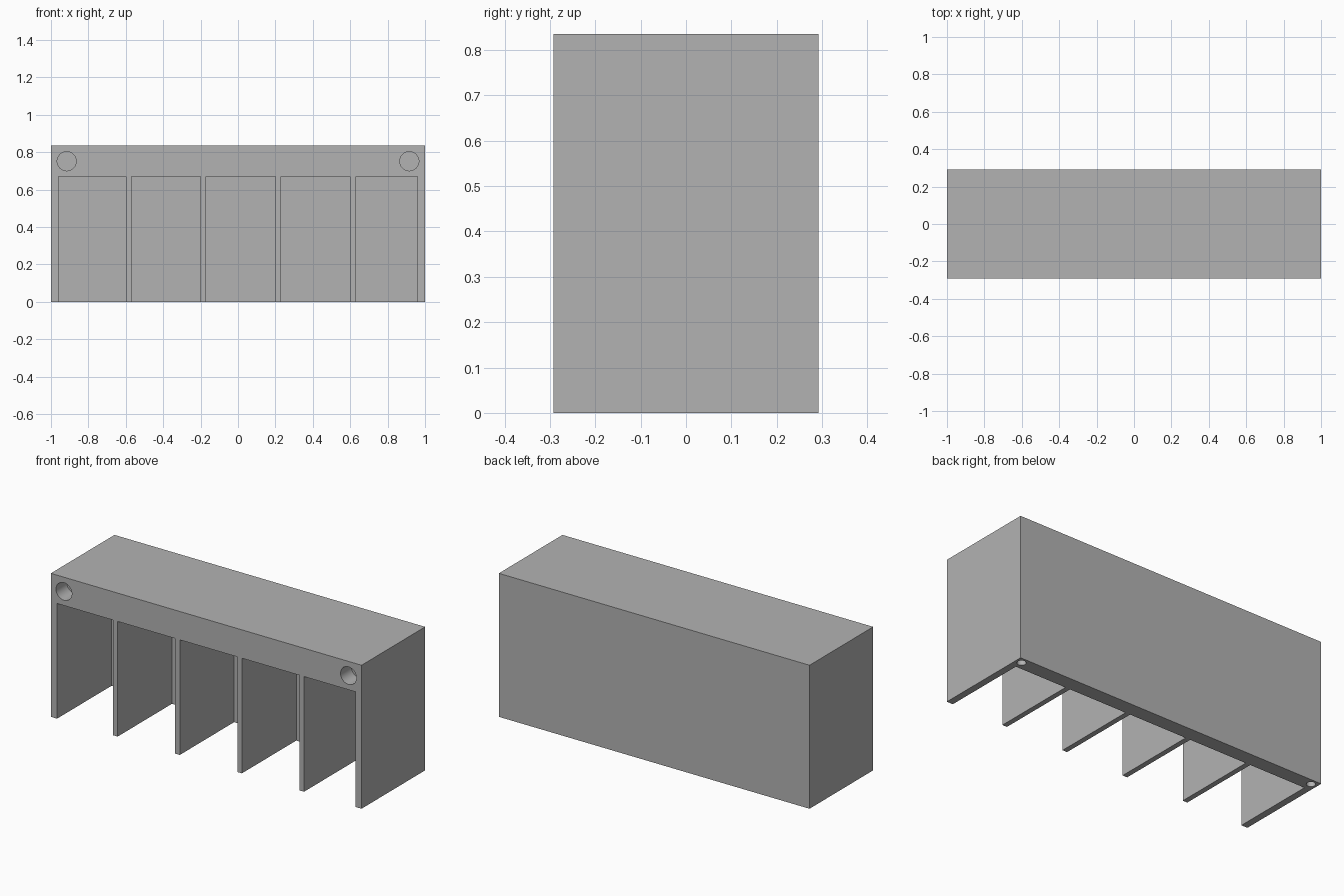
import bpy
import math

default = bpy.data.objects.get("Cube")
if default:
    bpy.data.objects.remove(default, do_unlink=True)

HEIGHT, DEPTH = 0.835, 0.585
FRONT, BACK = -DEPTH / 2, DEPTH / 2
BAY_TOP, BACK_WALL = 0.67, 0.085

grey = bpy.data.materials.new("plain grey")
grey.use_nodes = True
colour = (0.45, 0.45, 0.45, 1)
grey.diffuse_color = colour
grey.node_tree.nodes["Principled BSDF"].inputs["Base Color"].default_value = colour


def box(name, low, high):
    """Axis-aligned box between two corners."""
    centre = [(a + b) / 2 for a, b in zip(low, high)]
    bpy.ops.mesh.primitive_cube_add(size=1, location=centre)
    ob = bpy.context.object
    ob.name = name
    ob.scale = [b - a for a, b in zip(low, high)]
    bpy.ops.object.transform_apply(location=True, rotation=True, scale=True)
    ob.data.materials.append(grey)
    return ob


def drill(name, radius, depth, location, rotation=(0, 0, 0)):
    """Cylinder centred on the surface, so half of it cuts inward."""
    bpy.ops.mesh.primitive_cylinder_add(vertices=48, radius=radius, depth=2 * depth,
                                        location=location, rotation=rotation)
    ob = bpy.context.object
    ob.name = name
    ob.data.materials.append(grey)
    return ob


def cut(body, cutter):
    """Subtract the cutter from the body and discard it."""
    cutter.hide_render = True
    mod = body.modifiers.new("cut", "BOOLEAN")
    mod.operation = "DIFFERENCE"
    mod.solver = "EXACT"
    mod.object = cutter
    bpy.context.view_layer.objects.active = body
    bpy.ops.object.modifier_apply(modifier=mod.name)
    bpy.data.objects.remove(cutter, do_unlink=True)


# Solid block
rack = box("rack_body", (-1, FRONT, 0), (1, BACK, HEIGHT))

# Five bays, open at the front and the bottom
for left, right in [(-0.96, -0.6), (-0.57, -0.2), (-0.17, 0.2), (0.23, 0.6), (0.63, 0.96)]:
    cut(rack, box("bay_cutter", (left, FRONT - 0.1, -0.1),
                  (right, BACK - BACK_WALL, BAY_TOP)))

# Blind holes: large ones in the front corners, small ones under the back wall
for side in (-1, 1):
    cut(rack, drill("front_hole_cutter", 0.051, 0.1,
                    (side * 0.916, FRONT, 0.752), (math.pi / 2, 0, 0)))
    cut(rack, drill("bottom_hole_cutter", 0.024, 0.12,
                    (side * 0.963, BACK - 0.037, 0)))

# Smooth hole walls, crisp edges elsewhere
bpy.ops.object.select_all(action="DESELECT")
rack.select_set(True)
bpy.context.view_layer.objects.active = rack
bpy.ops.object.shade_smooth_by_angle(angle=math.radians(30))
